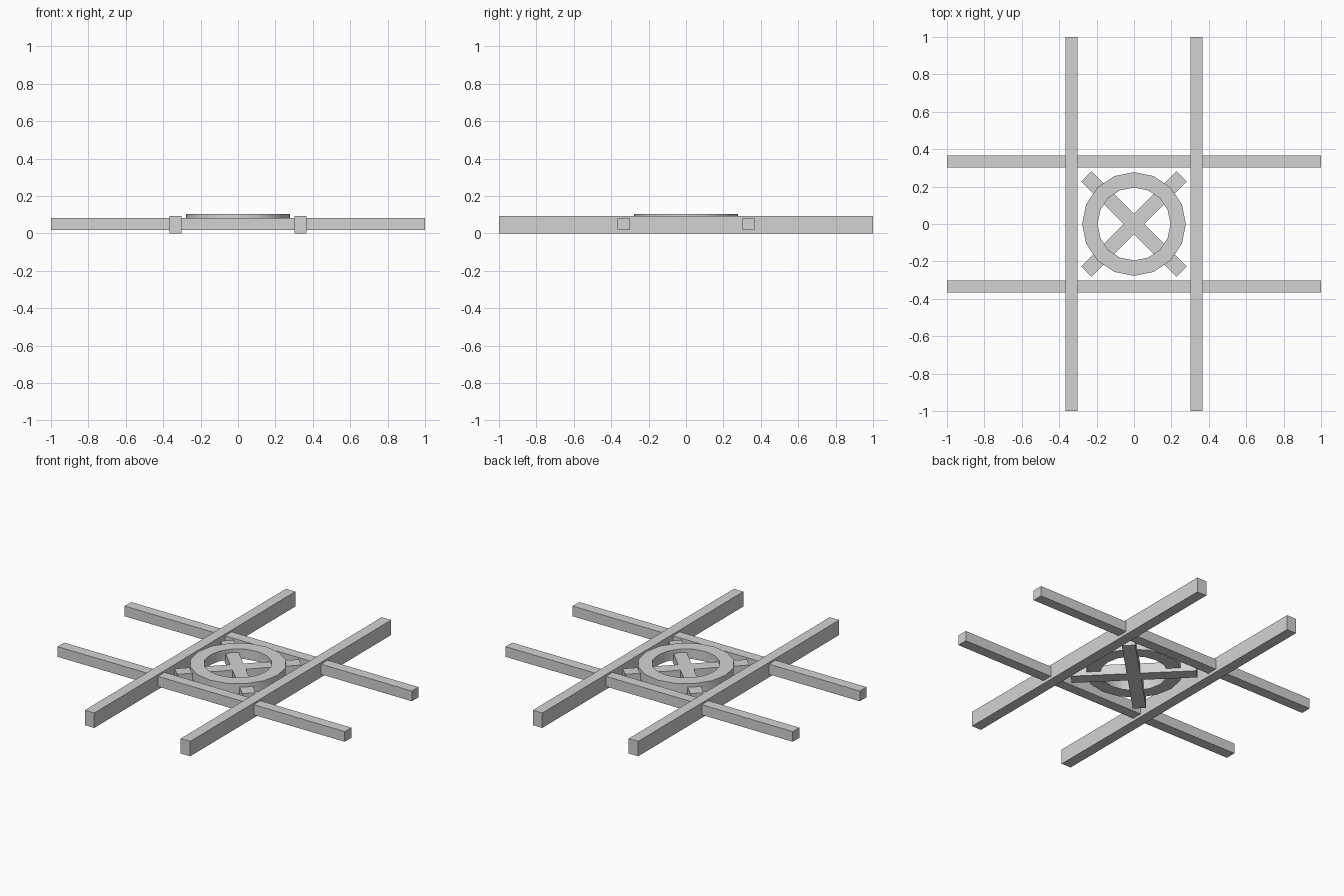
import bpy, bmesh, math

cube = bpy.data.objects.get("Cube")
if cube:
    bpy.data.objects.remove(cube, do_unlink=True)

# Single plain grey
grey = bpy.data.materials.new("light grey")
grey.use_nodes = True
colour = (0.65, 0.65, 0.65, 1)
grey.diffuse_color = colour
grey.node_tree.nodes["Principled BSDF"].inputs["Base Color"].default_value = colour


def finish(bm, name):
    mesh = bpy.data.meshes.new(name)
    bm.to_mesh(mesh)
    bm.free()
    mesh.materials.append(grey)
    obj = bpy.data.objects.new(name, mesh)
    bpy.context.collection.objects.link(obj)
    return obj


def bar(name, size, bottom, x=0, y=0, angle=0):
    """Box of the given size, resting at height bottom."""
    bm = bmesh.new()
    bmesh.ops.create_cube(bm, size=1)
    bmesh.ops.scale(bm, vec=size, verts=bm.verts)
    obj = finish(bm, name)
    obj.location = (x, y, bottom + size[2] / 2)
    obj.rotation_euler.z = math.radians(angle)
    return obj


def ring(name, outer, inner, bottom, top, sides):
    """Flat ring spun from a rectangular profile."""
    bm = bmesh.new()
    profile = [(outer, bottom), (outer, top), (inner, top), (inner, bottom)]
    verts = [bm.verts.new((r, 0, z)) for r, z in profile]
    edges = [bm.edges.new((verts[i], verts[i - 1])) for i in range(4)]
    bmesh.ops.spin(bm, geom=verts + edges, cent=(0, 0, 0), axis=(0, 0, 1),
                   angle=math.tau, steps=sides)
    bmesh.ops.remove_doubles(bm, verts=bm.verts, dist=0.001)
    bmesh.ops.recalc_face_normals(bm, faces=bm.faces)
    return finish(bm, name)


# Crossing beams: the tall pair runs front to back, the slim pair side to side
OFFSET = 0.334
for side, sign in (("left", 1), ("right", -1)):
    bar(side + "_long_beam", (0.066, 2, 0.094), 0, x=sign * OFFSET)
for side, sign in (("front", -1), ("back", 1)):
    bar(side + "_cross_beam", (2, 0.066, 0.064), 0.019, y=sign * OFFSET)

# Diagonal cross in the middle
for label, angle in (("rising", 45), ("falling", -45)):
    bar(label + "_diagonal", (0.72, 0.077, 0.064), 0.019, angle=angle)

# Ring over the diagonals
hub = ring("centre_ring", 0.277, 0.195, 0.042, 0.105, 16)
bpy.ops.object.select_all(action="DESELECT")
hub.select_set(True)
bpy.context.view_layer.objects.active = hub
bpy.ops.object.shade_smooth_by_angle(angle=math.radians(30))
